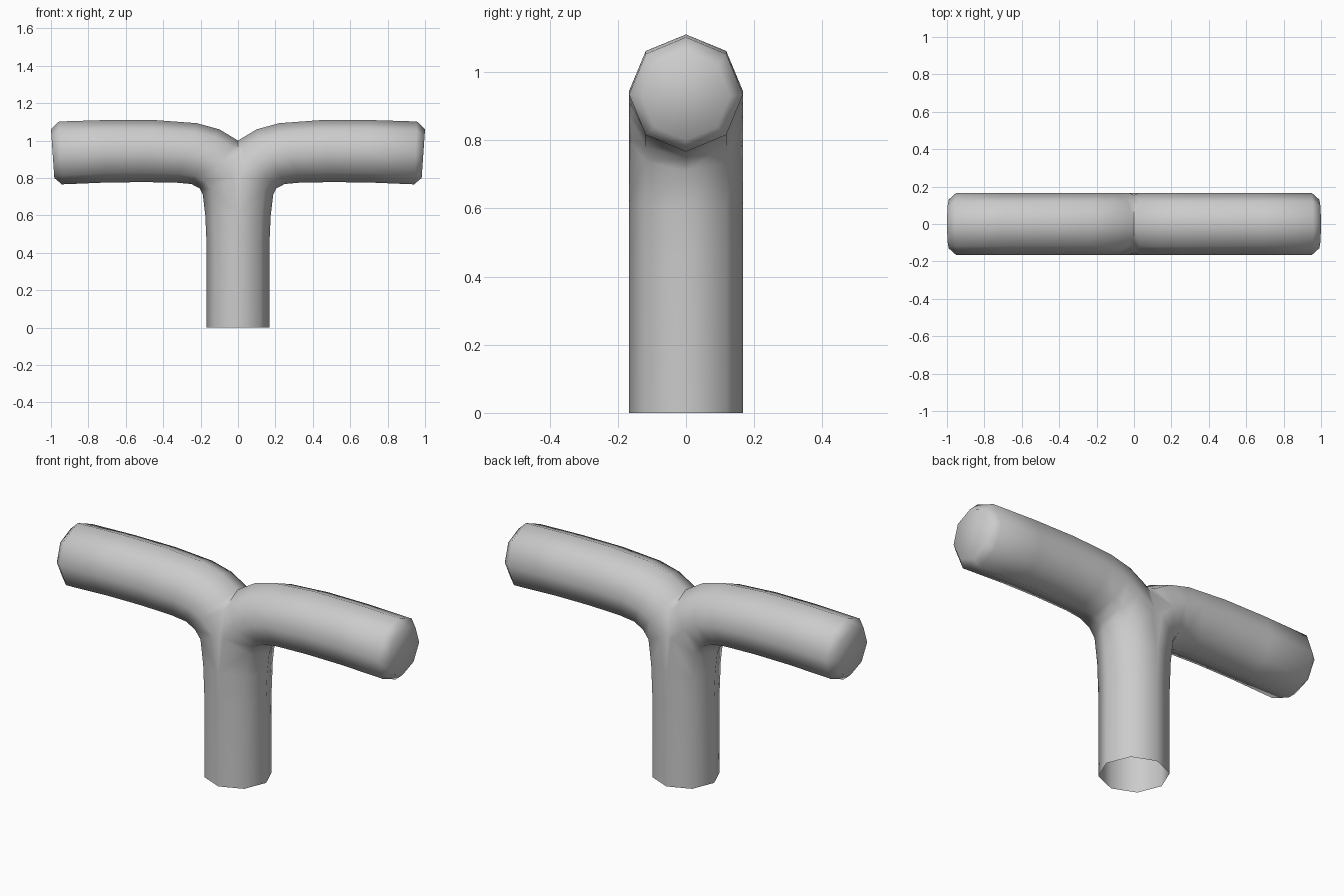
import bpy, bmesh, math
from mathutils import Vector

if "Cube" in bpy.data.objects:
    bpy.data.objects.remove(bpy.data.objects["Cube"])

SIDES = 8
# Tube sections: (inner x, inner z), (outer x, outer z), half depth in y
SECTIONS = [
    ((0.168, 0.00), (-0.168, 0.00), 0.167),   # stem foot
    ((0.168, 0.45), (-0.168, 0.45), 0.167),
    ((0.175, 0.60), (-0.165, 0.64), 0.167),
    ((0.188, 0.71), (-0.130, 0.89), 0.167),   # bend
    ((0.205, 0.745), (0.00, 1.00), 0.167),
    ((0.25, 0.768), (0.10, 1.06), 0.167),
    ((0.33, 0.775), (0.22, 1.093), 0.167),
    ((0.50, 0.778), (0.45, 1.11), 0.167),     # straight arm
    ((0.70, 0.776), (0.70, 1.11), 0.167),
    ((0.942, 0.766), (0.957, 1.102), 0.167),
    ((0.982, 0.80), (1.00, 1.06), 0.13),      # chamfered tip
]


def ring(bm, inner, outer, half_y):
    a, b = Vector((inner[0], 0, inner[1])), Vector((outer[0], 0, outer[1]))
    mid, half = (a + b) / 2, (a - b) / 2
    verts = []
    for i in range(SIDES):
        t = 2 * math.pi * i / SIDES
        verts.append(bm.verts.new(mid + half * math.cos(t) + Vector((0, half_y * math.sin(t), 0))))
    return verts


# Sweep one bent tube, open at the foot and capped at the arm tip
bm = bmesh.new()
rings = [ring(bm, *s) for s in SECTIONS]
for r0, r1 in zip(rings, rings[1:]):
    for i in range(SIDES):
        j = (i + 1) % SIDES
        bm.faces.new((r0[i], r0[j], r1[j], r1[i]))
bm.faces.new(rings[-1])

# Cut at the centre plane and mirror into the second arm
bmesh.ops.bisect_plane(bm, geom=bm.verts[:] + bm.edges[:] + bm.faces[:], dist=1e-5,
                       plane_co=(0, 0, 0), plane_no=(1, 0, 0), clear_inner=True)
bmesh.ops.mirror(bm, geom=bm.verts[:] + bm.edges[:] + bm.faces[:], axis='X', merge_dist=1e-4)
bmesh.ops.remove_doubles(bm, verts=bm.verts[:], dist=1e-4)
bmesh.ops.recalc_face_normals(bm, faces=bm.faces[:])

mesh = bpy.data.meshes.new("branching_pipe")
bm.to_mesh(mesh)
bm.free()
pipe = bpy.data.objects.new("branching_pipe", mesh)
bpy.context.collection.objects.link(pipe)

# Smooth walls, sharp crease at the fork
bpy.context.view_layer.objects.active = pipe
pipe.select_set(True)
bpy.ops.object.shade_smooth_by_angle(angle=math.radians(60))
